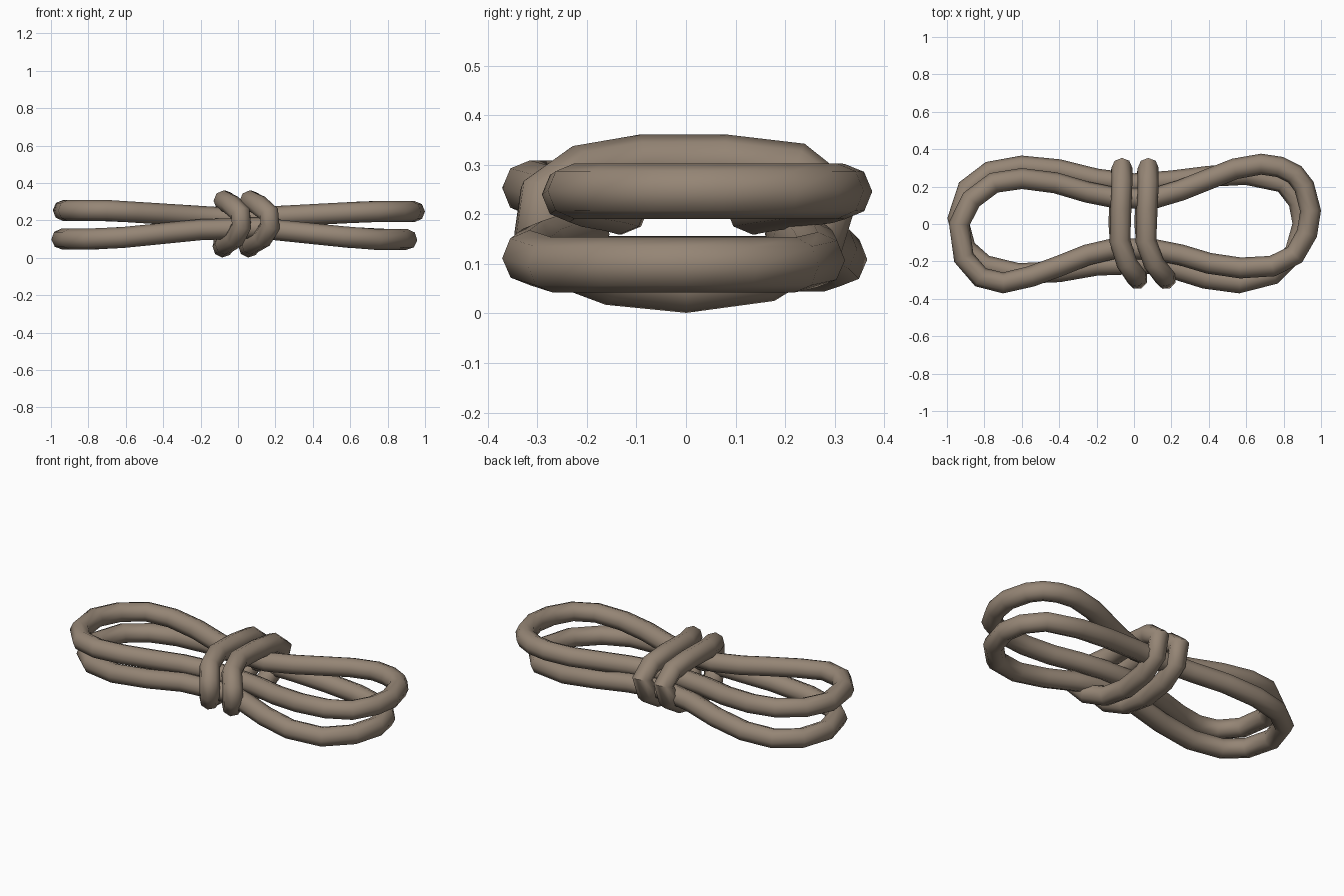
import bpy, math

RADIUS = 0.056

rope_mat = bpy.data.materials.new("taupe rope")
rope_mat.diffuse_color = (0.30, 0.235, 0.178, 1)


def rope(name, pts):
    """Closed round tube swept along a short list of points."""
    cu = bpy.data.curves.new(name, 'CURVE')
    cu.dimensions = '3D'
    cu.bevel_depth = RADIUS
    cu.bevel_resolution = 2
    sp = cu.splines.new('POLY')
    sp.points.add(len(pts) - 1)
    for p, co in zip(sp.points, pts):
        p.co = (*co, 1)
    sp.use_cyclic_u = True
    ob = bpy.data.objects.new(name, cu)
    bpy.context.collection.objects.link(ob)
    cu.materials.append(rope_mat)
    bpy.ops.object.select_all(action='DESELECT')
    ob.select_set(True)
    bpy.context.view_layer.objects.active = ob
    bpy.ops.object.convert(target='MESH')
    bpy.ops.object.shade_smooth_by_angle(angle=math.radians(60))
    return bpy.context.object


def lift(pts, z_mid, z_left, z_right):
    """Height runs from z_mid at the knot to the end heights at x = -1 and 1."""
    out = []
    for x, y in pts:
        t = min(1, max(0, (abs(x) - 0.1) / 0.6))
        out.append((x, y, z_mid + ((z_left if x < 0 else z_right) - z_mid) * t))
    return out


# upper coil of the bundle
upper = [(0.1, -0.135), (0.25, -0.165), (0.4, -0.21), (0.57, -0.235),
         (0.74, -0.225), (0.86, -0.165), (0.925, -0.05), (0.944, 0.07),
         (0.91, 0.2), (0.86, 0.265), (0.78, 0.305), (0.68, 0.32),
         (0.54, 0.295), (0.4, 0.24), (0.25, 0.18), (0.1, 0.135),
         (-0.1, 0.14), (-0.25, 0.17), (-0.42, 0.22), (-0.6, 0.243),
         (-0.75, 0.22), (-0.87, 0.13), (-0.935, 0.0), (-0.91, -0.18),
         (-0.82, -0.285), (-0.7, -0.315), (-0.55, -0.28), (-0.4, -0.225),
         (-0.25, -0.165), (-0.1, -0.13)]
rope("upper_coil", lift(upper, 0.215, 0.253, 0.247))

# lower coil of the bundle
lower = [(0.1, -0.21), (0.22, -0.24), (0.38, -0.29), (0.56, -0.315),
         (0.74, -0.27), (0.86, -0.15), (0.903, 0.0), (0.88, 0.12),
         (0.8, 0.22), (0.6, 0.265), (0.4, 0.255), (0.2, 0.23),
         (0.0, 0.215), (-0.2, 0.24), (-0.4, 0.29), (-0.6, 0.31),
         (-0.77, 0.28), (-0.89, 0.19), (-0.942, 0.03), (-0.9, -0.13),
         (-0.8, -0.22), (-0.62, -0.265), (-0.4, -0.255), (-0.2, -0.22)]
rope("lower_coil", lift(lower, 0.16, 0.1, 0.098))

# two binding turns around the middle, leaning to the right at the front
turn = [(0.0, 0.08, 0.305), (-0.005, -0.09, 0.305), (0.03, -0.21, 0.285),
        (0.08, -0.285, 0.235), (0.085, -0.295, 0.17), (0.05, -0.24, 0.105),
        (0.0, -0.15, 0.072), (-0.01, 0.0, 0.057), (-0.005, 0.16, 0.078),
        (0.0, 0.265, 0.14), (0.005, 0.3, 0.235), (0.005, 0.22, 0.29)]
for name, x0, lean in (("binding_turn_left", -0.07, 1.05),
                       ("binding_turn_right", 0.07, 1.2)):
    rope(name, [(x0 + x * lean, y, z) for x, y, z in turn])
